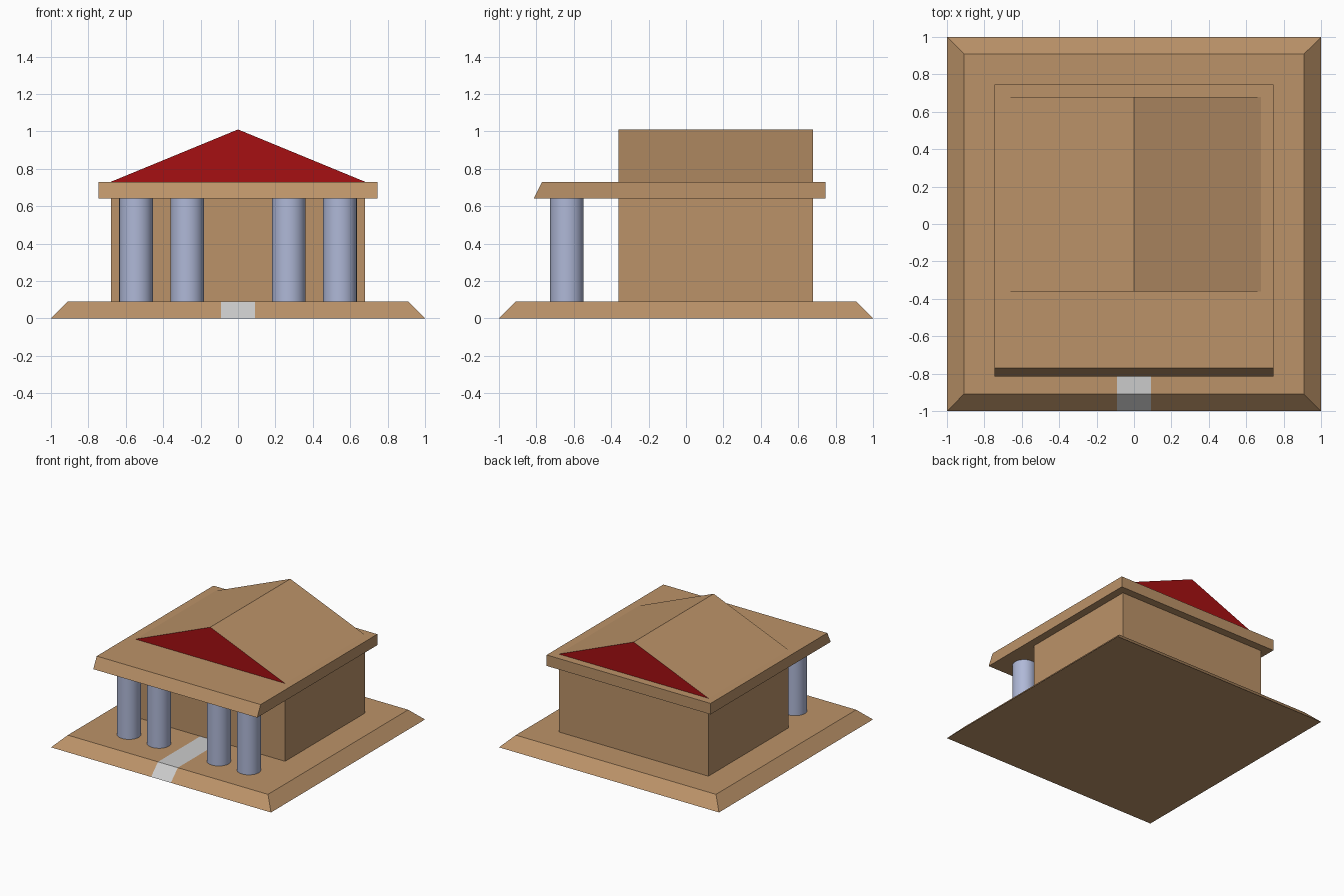
import bpy, bmesh

if "Cube" in bpy.data.objects:
    bpy.data.objects.remove(bpy.data.objects["Cube"])


def material(name, rgb):
    m = bpy.data.materials.new(name)
    m.diffuse_color = (*rgb, 1)
    m.use_nodes = True
    m.node_tree.nodes["Principled BSDF"].inputs["Base Color"].default_value = m.diffuse_color
    return m


STONE = material("sandstone", (0.50, 0.29, 0.14))
RED = material("red", (0.38, 0.005, 0.006))
BLUE = material("pale_blue", (0.43, 0.48, 0.68))
GREY = material("path_grey", (0.60, 0.60, 0.60))


def finish(bm, name, *mats):
    bmesh.ops.recalc_face_normals(bm, faces=bm.faces)
    me = bpy.data.meshes.new(name)
    bm.to_mesh(me)
    bm.free()
    for m in mats:
        me.materials.append(m)
    ob = bpy.data.objects.new(name, me)
    bpy.context.collection.objects.link(ob)
    return ob


def prism(points, offset):
    """Closed profile swept along an offset vector."""
    bm = bmesh.new()
    face = bm.faces.new([bm.verts.new(p) for p in points])
    ext = bmesh.ops.extrude_face_region(bm, geom=[face], use_keep_orig=True)
    moved = [g for g in ext["geom"] if isinstance(g, bmesh.types.BMVert)]
    bmesh.ops.translate(bm, verts=moved, vec=offset)
    return bm


WALL_X, FRONT, BACK = 0.68, -0.36, 0.68
FLOOR, EAVES, ROOF, RIDGE = 0.09, 0.64, 0.73, 1.01
PATH_X = 0.09

# Sloped plinth, with the entrance path coloured into its surface
bm = bmesh.new()
bmesh.ops.create_cube(bm, size=2)
for v in bm.verts:
    s = 0.91 if v.co.z > 0 else 1.0
    v.co = (v.co.x * s, v.co.y * s, FLOOR if v.co.z > 0 else 0)
for co, no in (((-PATH_X, 0, 0), (1, 0, 0)), ((PATH_X, 0, 0), (1, 0, 0)),
               ((0, FRONT, 0), (0, 1, 0))):
    bmesh.ops.bisect_plane(bm, geom=bm.verts[:] + bm.edges[:] + bm.faces[:],
                           plane_co=co, plane_no=no)
bm.normal_update()
for f in bm.faces:
    c = f.calc_center_median()
    if abs(c.x) < PATH_X and c.y < FRONT and f.normal.z > 0.1:
        f.material_index = 1
finish(bm, "plinth", STONE, GREY)

# Main chamber
w, f = WALL_X, FRONT
finish(prism([(-w, f, FLOOR), (w, f, FLOOR), (w, f, EAVES), (-w, f, EAVES)],
             (0, BACK - FRONT, 0)), "chamber", STONE)

# Roof slab with slanted front edge
x = 0.745
finish(prism([(-x, -0.815, EAVES), (-x, 0.745, EAVES),
              (-x, 0.745, ROOF), (-x, -0.77, ROOF)],
             (2 * x, 0, 0)), "roof_slab", STONE)

# Gable roof with red ends
bm = prism([(-w, f, ROOF), (w, f, ROOF), (0, f, RIDGE)], (0, BACK - FRONT, 0))
for face in bm.faces:
    if len(face.verts) == 3:
        face.material_index = 1
finish(bm, "gable_roof", STONE, RED)

# Front columns
for i, cx in enumerate((-0.545, -0.272, 0.272, 0.545)):
    bpy.ops.mesh.primitive_cylinder_add(
        vertices=32, radius=0.09, depth=EAVES - FLOOR,
        location=(cx, -0.637, (EAVES + FLOOR) / 2))
    col = bpy.context.object
    col.name = f"column_{i + 1}"
    col.data.materials.append(BLUE)
    bpy.ops.object.shade_smooth_by_angle()
